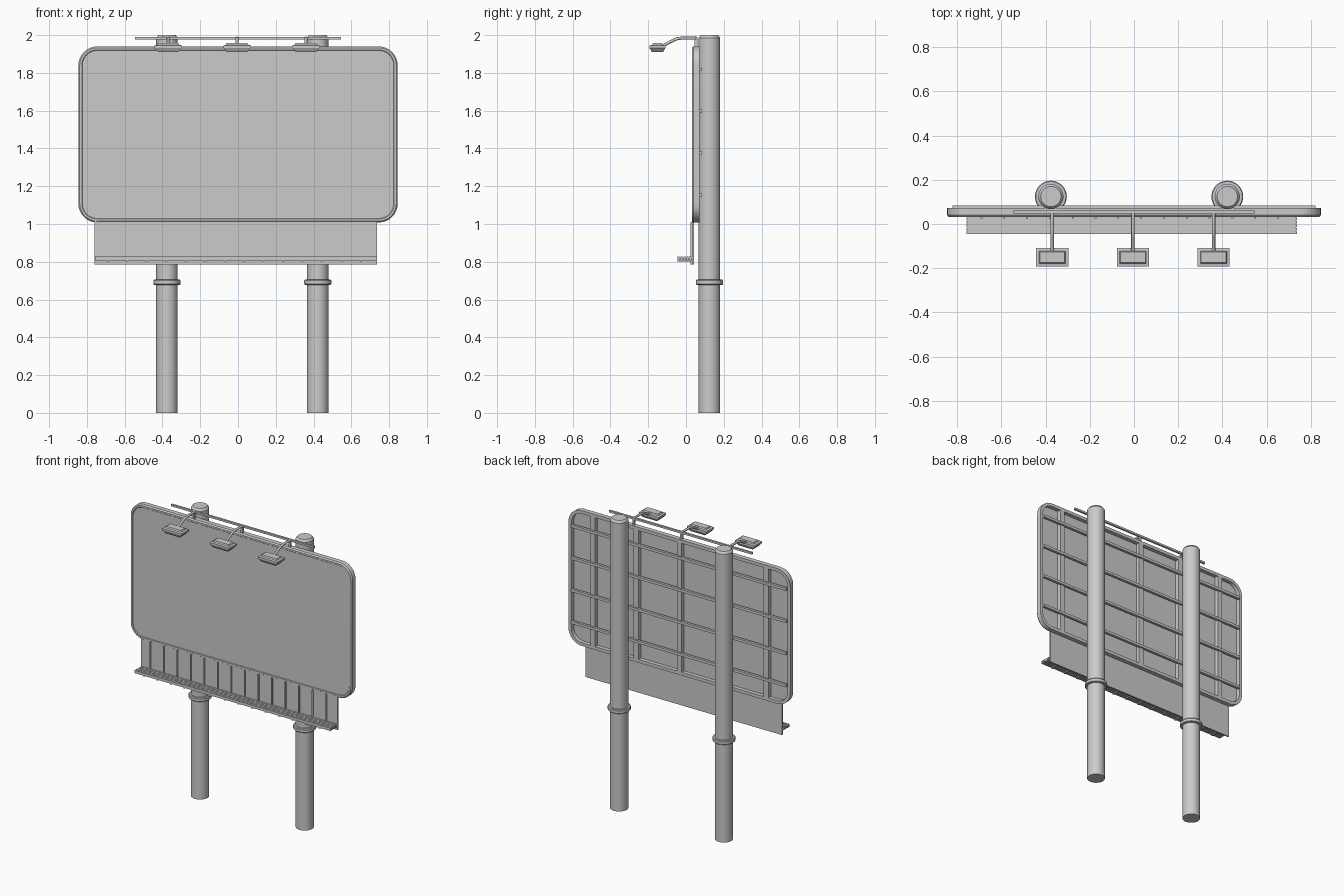
import bpy, bmesh, math
from mathutils import Vector

if "Cube" in bpy.data.objects:
    bpy.data.objects.remove(bpy.data.objects["Cube"])

grey = bpy.data.materials.new("painted grey steel")
grey.diffuse_color = (0.6, 0.6, 0.6, 1)
grey.use_nodes = True
grey.node_tree.nodes["Principled BSDF"].inputs["Base Color"].default_value = grey.diffuse_color


def finish(name, bm, smooth=False):
    bmesh.ops.recalc_face_normals(bm, faces=bm.faces)
    me = bpy.data.meshes.new(name)
    bm.to_mesh(me)
    bm.free()
    me.materials.append(grey)
    ob = bpy.data.objects.new(name, me)
    bpy.context.collection.objects.link(ob)
    if smooth:
        bpy.context.view_layer.objects.active = ob
        ob.select_set(True)
        bpy.ops.object.shade_smooth_by_angle(angle=math.radians(35))
        ob.select_set(False)
    return ob


def add_box(bm, x0, x1, y0, y1, z0, z1):
    vs = bmesh.ops.create_cube(bm, size=1)["verts"]
    for v in vs:
        v.co = Vector(((x0 + x1) / 2 + v.co.x * (x1 - x0),
                       (y0 + y1) / 2 + v.co.y * (y1 - y0),
                       (z0 + z1) / 2 + v.co.z * (z1 - z0)))


def boxes(name, dims):
    bm = bmesh.new()
    for d in dims:
        add_box(bm, *d)
    return finish(name, bm)


def loft(bm, rings, closed=False):
    """Skin equal-sized rings of points; caps the ends unless closed."""
    vr = [[bm.verts.new(p) for p in r] for r in rings]
    n = len(vr[0])
    pairs = list(zip(vr, vr[1:])) + ([(vr[-1], vr[0])] if closed else [])
    for a, b in pairs:
        for i in range(n):
            j = (i + 1) % n
            bm.faces.new((a[i], a[j], b[j], b[i]))
    if not closed:
        bm.faces.new(vr[0])
        bm.faces.new(vr[-1])


def rounded(y, inset):
    """Rounded rectangle outline of the board in the xz plane."""
    r, hw, hh, zc = 0.1 - inset, 0.845 - inset, 0.466 - inset, 1.474
    pts = []
    for k, (sx, sz) in enumerate(((1, 1), (-1, 1), (-1, -1), (1, -1))):
        for i in range(9):
            a = math.pi / 2 * (k + i / 8)
            pts.append((sx * (hw - r) + r * math.cos(a), y,
                        zc + sz * (hh - r) + r * math.sin(a)))
    return pts


# Rounded rim around the board
bm = bmesh.new()
loft(bm, [rounded(y, s) for y, s in
          ((0.040, 0), (0.031, 0.007), (0.031, 0.018), (0.036, 0.022),
           (0.072, 0.022), (0.072, 0.0))], closed=True)
finish("board_rim", bm, True)

# Flat sign sheet
bm = bmesh.new()
loft(bm, [rounded(0.035, 0.018), rounded(0.045, 0.018)])
finish("sign_sheet", bm)

# Back framework
boxes("back_uprights", [(x - 0.018, x + 0.018, 0.044, 0.072, 1.02, 1.925)
                        for x in (-0.66, -0.33, 0, 0.33, 0.66)])
boxes("back_rails", [(-0.82, 0.82, 0.066, 0.084, z - 0.009, z + 0.009)
                     for z in (1.155, 1.375, 1.597, 1.818)])

# Posts with collars and chamfered caps
for side, x in (("left", -0.376), ("right", 0.422)):
    bm = bmesh.new()
    prof = [(0, 0.057), (0.678, 0.057), (0.678, 0.068), (0.682, 0.072),
            (0.7, 0.072), (0.705, 0.068), (0.705, 0.057), (1.985, 0.057),
            (2.0, 0.046)]
    loft(bm, [[(x + r * math.cos(t * math.pi / 16),
                0.124 + r * math.sin(t * math.pi / 16), z)
               for t in range(32)] for z, r in prof])
    finish(side + "_post", bm, True)

# Skirt sheet below the board with upright ribs
boxes("skirt", [(-0.76, 0.737, 0.032, 0.042, 0.785, 1.015)])
rib_x = [-0.69 + 0.1032 * i for i in range(14)]
boxes("skirt_ribs", [(x - 0.004, x + 0.004, 0.025, 0.034, 0.785, 1.01)
                     for x in rib_x])

# Catwalk grating and its brackets
boxes("catwalk_slats", [(-0.757, 0.737, -0.046 + 0.0158 * i,
                         -0.034 + 0.0158 * i, 0.808, 0.827)
                        for i in range(5)])
boxes("catwalk_deck", [(-0.752, 0.732, -0.044, 0.034, 0.817, 0.825)])
boxes("catwalk_brackets", [(x - 0.006, x + 0.006, -0.044, 0.034, 0.802, 0.818)
                           for x in rib_x])


def tube(name, pts, r):
    cu = bpy.data.curves.new(name, "CURVE")
    cu.dimensions = "3D"
    cu.bevel_depth = r
    cu.bevel_resolution = 2
    cu.use_fill_caps = True
    sp = cu.splines.new("POLY")
    sp.points.add(len(pts) - 1)
    for p, c in zip(sp.points, pts):
        p.co = (*c, 1)
    cu.materials.append(grey)
    ob = bpy.data.objects.new(name, cu)
    bpy.context.collection.objects.link(ob)


# Lamp bar
boxes("lamp_bar", [(-0.545, 0.545, 0.048, 0.062, 1.978, 1.991)])


def rect(x, hx, hy, z):
    return [(x + sx * hx, -0.151 + sy * hy, z)
            for sx, sy in ((-1, -1), (1, -1), (1, 1), (-1, 1))]


# Three lamps: stub, bent arm and tapered head
for name, x in (("left", -0.37), ("middle", -0.005), ("right", 0.36)):
    boxes(name + "_lamp_stub",
          [(x - 0.007, x + 0.007, 0.046, 0.06, 1.925, 1.982)])
    tube(name + "_lamp_arm",
         [(x, 0.055, 1.984), (x, -0.025, 1.984), (x, -0.045, 1.981),
          (x, -0.065, 1.974), (x, -0.115, 1.947), (x, -0.135, 1.944)], 0.008)
    bm = bmesh.new()
    loft(bm, [rect(x, hx, hy, z) for z, hx, hy in
              ((1.911, 0.054, 0.03), (1.932, 0.073, 0.042),
               (1.945, 0.073, 0.042), (1.948, 0.06, 0.028),
               (1.957, 0.056, 0.024))])
    finish(name + "_lamp_head", bm)
